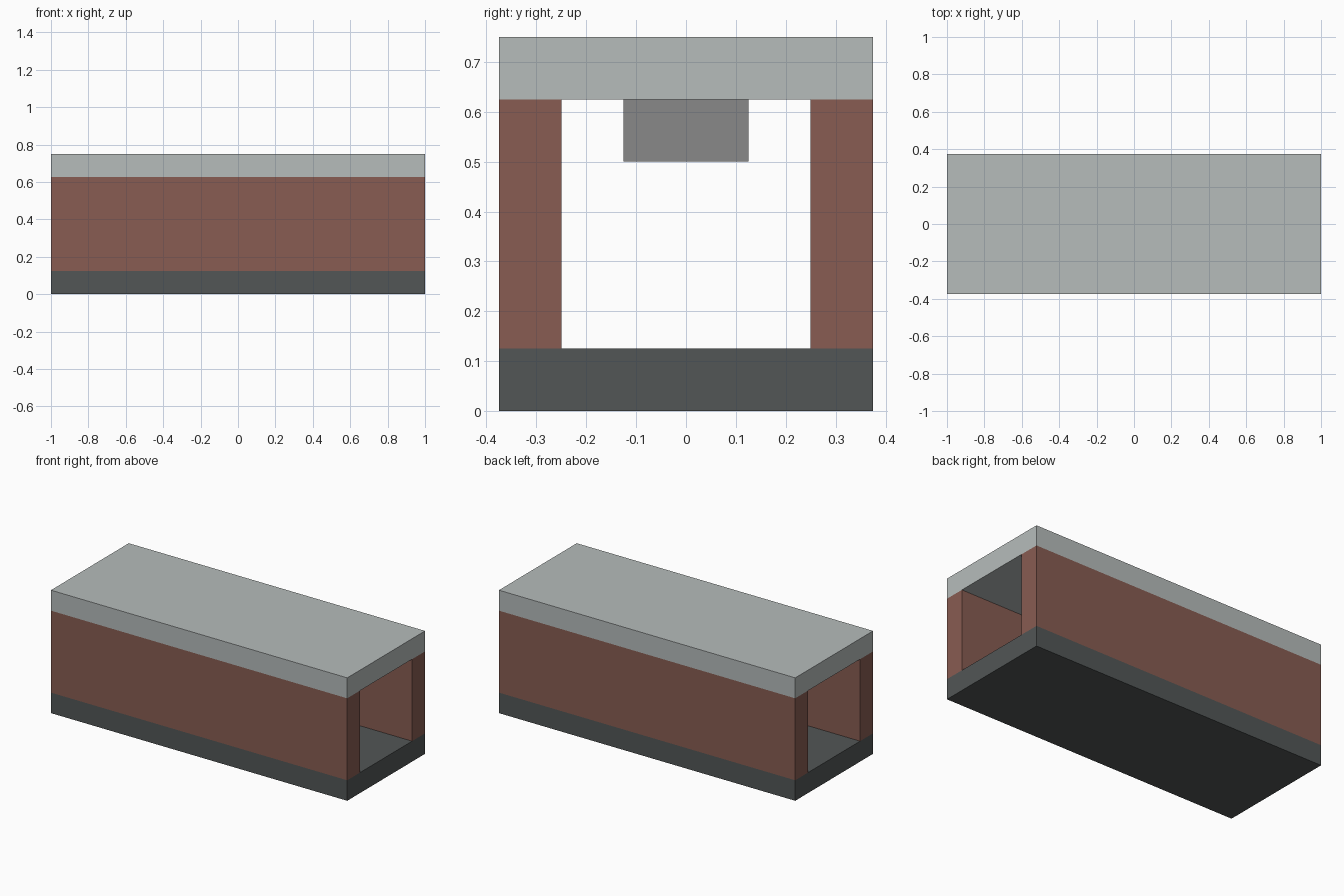
import bpy

default = bpy.data.objects.get("Cube")
if default:
    bpy.data.objects.remove(default, do_unlink=True)

U = 0.125  # building module


def material(name, rgb):
    """Flat material from 8-bit sRGB, stored as linear values."""
    lin = [((c / 255 + 0.055) / 1.055) ** 2.4 for c in rgb]
    mat = bpy.data.materials.new(name)
    mat.use_nodes = True
    mat.diffuse_color = (*lin, 1)
    shader = next(n for n in mat.node_tree.nodes if n.type == "BSDF_PRINCIPLED")
    shader.inputs["Base Color"].default_value = (*lin, 1)
    return mat


def box(name, size, y, z, mat):
    """Box sized in modules, centred on x, with its underside at z."""
    bpy.ops.mesh.primitive_cube_add(size=1, location=(0, y * U, (z + size[2] / 2) * U))
    obj = bpy.context.object
    obj.name = name
    obj.scale = [s * U for s in size]
    bpy.ops.object.transform_apply(location=False, rotation=False, scale=True)
    obj.data.materials.append(mat)
    return obj


roof_grey = material("pale_grey", (182, 188, 187))
brick = material("brick_red", (136, 92, 82))
floor_grey = material("dark_grey", (82, 86, 86))
lamp_grey = material("mid_grey", (137, 137, 137))

# Floor and roof slabs
box("floor_slab", (16, 6, 1), 0, 0, floor_grey)
box("roof_slab", (16, 6, 1), 0, 5, roof_grey)

# Side walls
for name, side in (("front_wall", -1), ("back_wall", 1)):
    box(name, (16, 1, 4), side * 2.5, 1, brick)

# Block hanging from the middle of the ceiling
box("ceiling_lamp", (2, 2, 1), 0, 4, lamp_grey)
